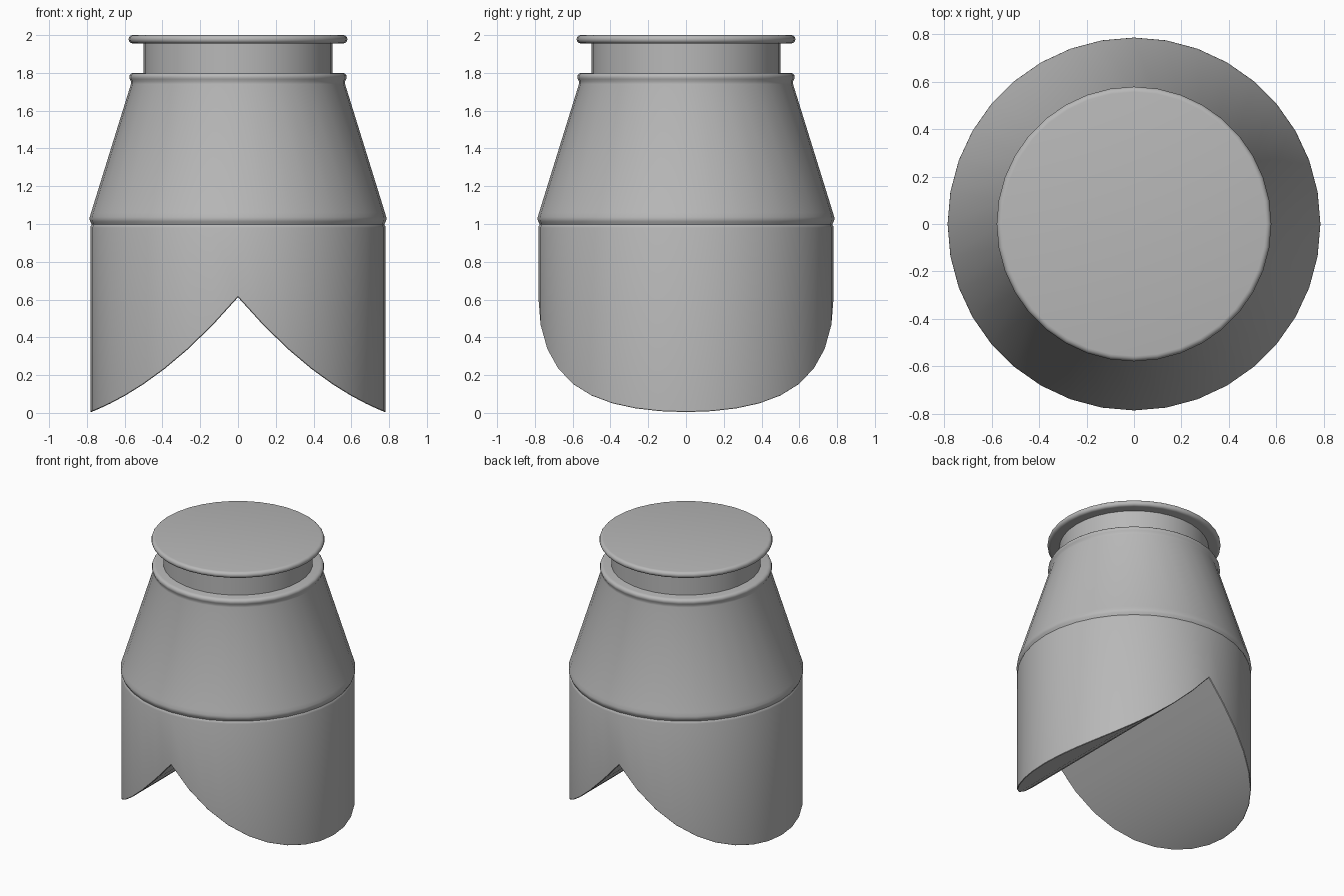
import bpy, bmesh, math

if "Cube" in bpy.data.objects:
    bpy.data.objects.remove(bpy.data.objects["Cube"])

SIDES = 36

grey = bpy.data.materials.new("mid grey")
grey.use_nodes = True
COLOUR = (0.48, 0.48, 0.48, 1)
grey.diffuse_color = COLOUR
grey.node_tree.nodes["Principled BSDF"].inputs["Base Color"].default_value = COLOUR


def make_object(name, bm, smooth_angle):
    bmesh.ops.recalc_face_normals(bm, faces=bm.faces[:])
    mesh = bpy.data.meshes.new(name)
    bm.to_mesh(mesh)
    bm.free()
    mesh.materials.append(grey)
    obj = bpy.data.objects.new(name, mesh)
    bpy.context.collection.objects.link(obj)
    bpy.ops.object.select_all(action='DESELECT')
    obj.select_set(True)
    bpy.context.view_layer.objects.active = obj
    bpy.ops.object.shade_smooth_by_angle(angle=math.radians(smooth_angle))


def revolve(profile):
    """Surface of revolution from (radius, z) points, bottom to top, with open ends."""
    bm = bmesh.new()
    rings = []
    for r, z in profile:
        rings.append([bm.verts.new((r * math.sin(2 * math.pi * i / SIDES),
                                    r * math.cos(2 * math.pi * i / SIDES), z))
                      for i in range(SIDES)])
    for low, high in zip(rings, rings[1:]):
        for i in range(SIDES):
            j = (i + 1) % SIDES
            bm.faces.new((low[i], low[j], high[j], high[i]))
    return bm, rings


def lathe(name, profile, smooth_angle=45):
    """Closed solid of revolution."""
    bm, rings = revolve(profile)
    bm.faces.new(rings[0])
    bm.faces.new(rings[-1])
    make_object(name, bm, smooth_angle)


# Lower sleeve: a cylinder whose lower rim follows a gull-shaped notch
bm, rings = revolve([(0.782, 0), (0.782, 0.98), (0.779, 0.99), (0.774, 0.997)])
rim = rings[0]
for v in rim:
    x = abs(v.co.x)
    v.co.z = 0.612 - 1.17 * x + 0.5 * x * x
bm.faces.new(rings[-1])

# Underside: strips running front to back between mirrored rim points
half, quarter = SIDES // 2, SIDES // 4
for i in range(-quarter, quarter):
    corners = [rim[k % SIDES] for k in (i, i + 1, half - i - 1, half - i)]
    bm.faces.new(list(dict.fromkeys(corners)))

# Fine chamfer round the notched rim
rim_edges = [bm.edges.get((rim[i], rim[(i + 1) % SIDES])) for i in range(SIDES)]
bmesh.ops.recalc_face_normals(bm, faces=bm.faces[:])
bmesh.ops.bevel(bm, geom=rim_edges, offset=0.004, segments=1,
                affect='EDGES', clamp_overlap=True)
make_object("lower_sleeve", bm, 35)

# Tapered hood with a small bead at its foot and at its shoulder
lathe("tapered_hood", [(0.774, 0.997), (0.777, 1.004), (0.783, 1.014), (0.786, 1.025),
                       (0.785, 1.037), (0.778, 1.06), (0.567, 1.74), (0.567, 1.755),
                       (0.573, 1.767), (0.576, 1.778), (0.573, 1.789),
                       (0.565, 1.797), (0.552, 1.8)])

# Neck and round cap with a rolled edge
lathe("neck", [(0.5, 1.79), (0.5, 1.965)])
roll = [(0.557 + 0.022 * math.cos(a), 1.978 + 0.022 * math.sin(a))
        for a in (math.radians(-90 + 22.5 * k) for k in range(9))]
lathe("cap_disc", roll)
